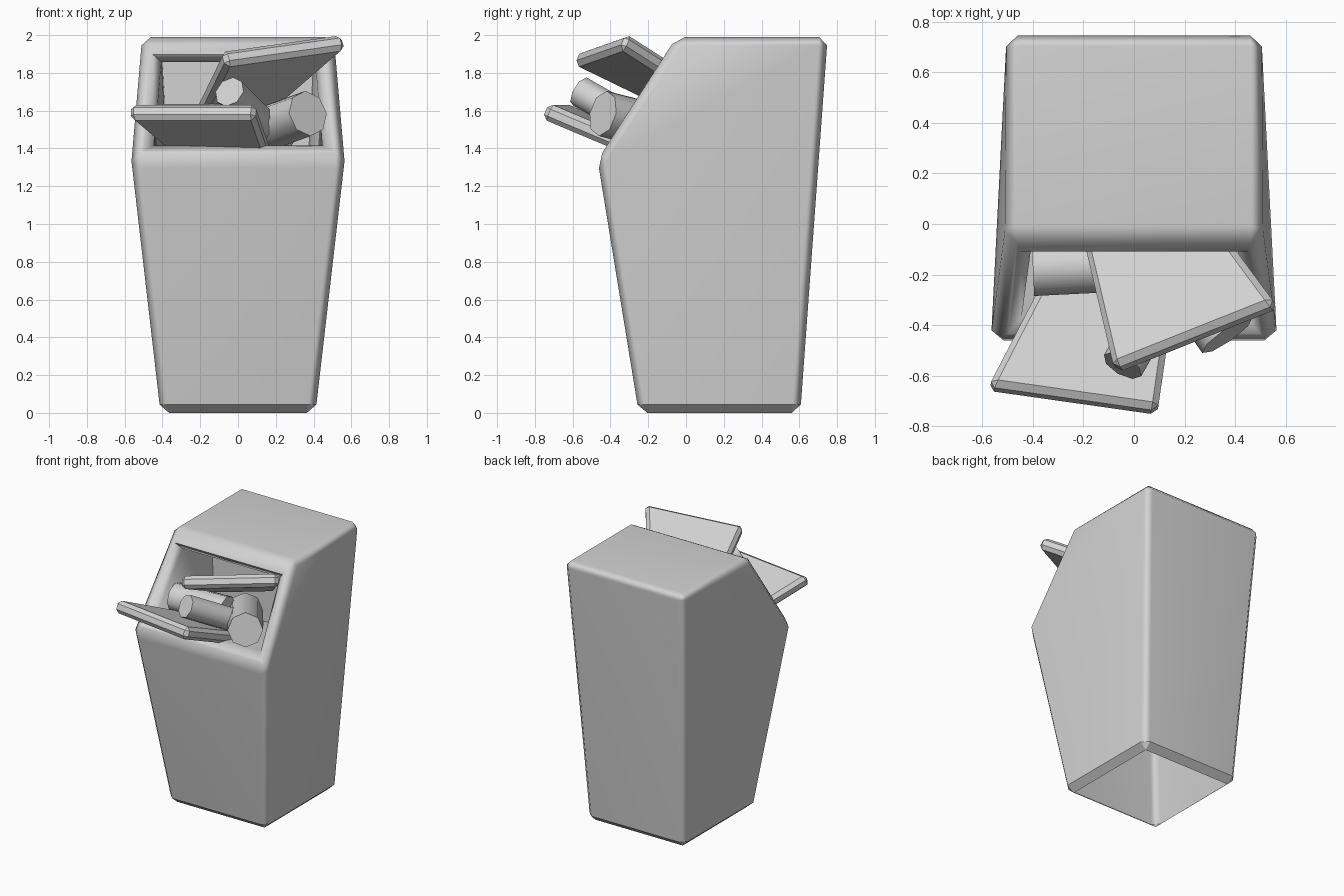
import bpy, bmesh, math
from mathutils import Vector

if "Cube" in bpy.data.objects:
    bpy.data.objects.remove(bpy.data.objects["Cube"], do_unlink=True)

grey = bpy.data.materials.new("plain grey")
grey.use_nodes = True
grey.diffuse_color = (0.65, 0.65, 0.65, 1)
grey.node_tree.nodes["Principled BSDF"].inputs["Base Color"].default_value = (0.65, 0.65, 0.65, 1)


def finish(name, bm, smooth_angle):
    """Shade smooth except across sharp edges and the foot, then link the object."""
    for f in bm.faces:
        f.smooth = True
    for e in bm.edges:
        foot = all(v.co.z < 0.06 for v in e.verts)
        e.smooth = e.calc_face_angle(0) < math.radians(smooth_angle) and not foot
    mesh = bpy.data.meshes.new(name)
    bm.to_mesh(mesh)
    bm.free()
    mesh.materials.append(grey)
    ob = bpy.data.objects.new(name, mesh)
    bpy.context.collection.objects.link(ob)
    return ob


# Bin: side profile (half width, y, z) mirrored in x, with a recessed mouth and open foot
def make_bin():
    bm = bmesh.new()
    profile = [(0.41, -0.25, 0), (0.41, 0.605, 0), (0.507, 0.75, 1.99),
               (0.507, -0.05, 1.99), (0.567, -0.468, 1.34)]
    left, right = [[bm.verts.new((s * x, y, z)) for x, y, z in profile] for s in (1, -1)]
    for side in (left, right):
        bm.faces.new([side[i] for i in (0, 1, 2, 4)])
        bm.faces.new(side[2:])
    for i in (0, 1, 2, 4):
        j = (i + 1) % 5
        bm.faces.new((left[i], left[j], right[j], right[i]))

    def ring(top, bottom):
        return [bm.verts.new((s * x, y, z)) for (x, y, z), s in
                ((top, 1), (top, -1), (bottom, -1), (bottom, 1))]
    outer = [left[3], right[3], right[4], left[4]]
    lip = ring((0.41, -0.133, 1.86), (0.45, -0.41, 1.425))
    back = ring((0.4, 0.25, 1.86), (0.37, 0.25, 1.3))
    for a, b in ((outer, lip), (lip, back)):
        for i in range(4):
            j = (i + 1) % 4
            bm.faces.new((a[i], a[j], b[j], b[i]))
    bm.faces.new(back)
    bmesh.ops.recalc_face_normals(bm, faces=bm.faces[:])
    # Chamfer the outer corners and the mouth rim
    edges = [e for e in bm.edges if not set(back) & set(e.verts)
             and e.calc_face_angle(0) > math.radians(20)]
    bmesh.ops.bevel(bm, geom=edges, offset=0.045, segments=1, affect='EDGES')
    foot = [f for f in bm.faces if all(v.co.z < 0.01 for v in f.verts)]
    bmesh.ops.delete(bm, geom=foot, context='FACES')
    ob = finish("bin_body", bm, 62)
    ob.modifiers.new("soft_corners", 'WEIGHTED_NORMAL').keep_sharp = True


# Tapered board: front edge corners a-b on the top face, running inward
def make_board(name, a, b, inward, length, taper, thick=0.09):
    a, b, v = Vector(a), Vector(b), Vector(inward).normalized()
    u = (b - a).normalized()
    n = u.cross(v).normalized()
    half, mid = (b - a).length / 2, (a + b) / 2
    end = mid + v * length
    top = [mid - u * half, mid + u * half, end + u * half * taper, end - u * half * taper]
    bm = bmesh.new()
    upper = [bm.verts.new(p) for p in top]
    lower = [bm.verts.new(p - n * thick) for p in top]
    bm.faces.new(upper)
    bm.faces.new(lower[::-1])
    for i in range(4):
        j = (i + 1) % 4
        bm.faces.new((upper[j], upper[i], lower[i], lower[j]))
    bmesh.ops.recalc_face_normals(bm, faces=bm.faces[:])
    bmesh.ops.bevel(bm, geom=bm.edges[:], offset=0.025, segments=1, affect='EDGES')
    finish(name, bm, 20)


# Eight-sided can from its outer cap along a direction
def make_can(name, cap, direction, radius, length):
    d = Vector(direction).normalized()
    bm = bmesh.new()
    bmesh.ops.create_cone(bm, cap_ends=True, segments=8, radius1=radius, radius2=radius, depth=length)
    rot = d.to_track_quat('Z', 'Y')
    for v in bm.verts:
        v.co = rot @ v.co + Vector(cap) + d * length / 2
    finish(name, bm, 60)


make_bin()
make_board("lower_board", (-0.575, -0.635, 1.64), (0.095, -0.73, 1.64), (0.31, 0.95, -0.41), 0.75, 0.65)
make_board("upper_board", (-0.085, -0.565, 1.92), (0.555, -0.31, 2.01), (-0.42, 0.9, -0.5), 0.75, 0.6)
make_can("centre_can", (-0.045, -0.56, 1.7), (0.2, 0.35, -0.2), 0.085, 0.6)
make_can("left_can", (0.37, -0.44, 1.585), (-0.55, 0.78, -0.2), 0.122, 0.6)
make_can("right_can", (-0.4, -0.18, 1.53), (1, 0.05, 0), 0.105, 0.42)
